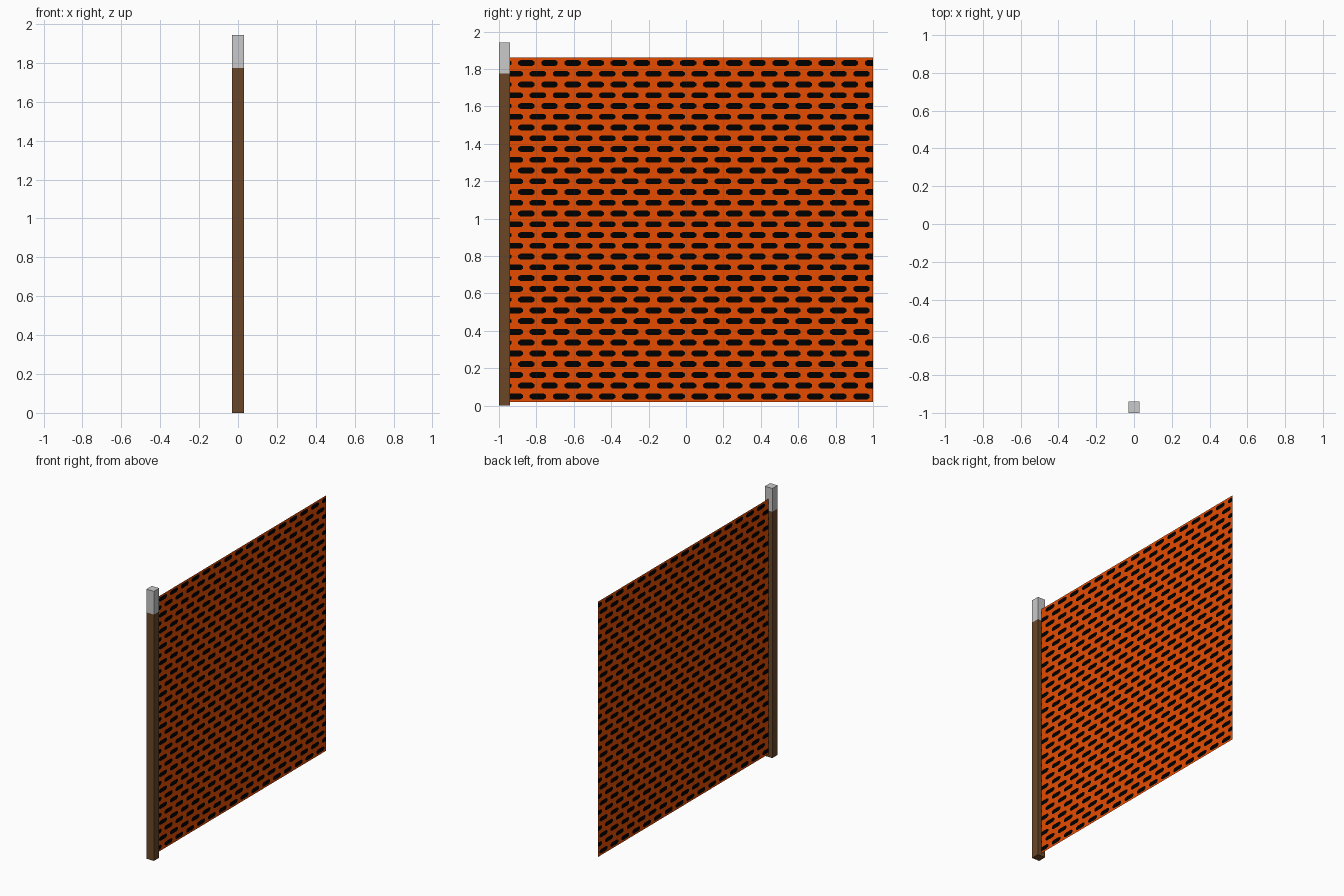
import bpy, bmesh

if "Cube" in bpy.data.objects:
    bpy.data.objects.remove(bpy.data.objects["Cube"])


def material(name, rgb):
    m = bpy.data.materials.new(name)
    m.diffuse_color = (*rgb, 1)
    m.use_nodes = True
    m.node_tree.nodes["Principled BSDF"].inputs["Base Color"].default_value = m.diffuse_color
    return m


orange = material("orange plastic", (0.79, 0.072, 0.0))
black = material("black slots", (0.0, 0.0, 0.0))
brown = material("brown wood", (0.145, 0.062, 0.02))
grey = material("light grey paint", (0.59, 0.59, 0.59))


def add_object(name, bm, mats):
    me = bpy.data.meshes.new(name)
    bm.to_mesh(me)
    bm.free()
    for m in mats:
        me.materials.append(m)
    ob = bpy.data.objects.new(name, me)
    bpy.context.collection.objects.link(ob)
    return ob


# Square post with a painted top, split at the paint line
def post(name, x, y, half, z_top, z_paint):
    bm = bmesh.new()
    bmesh.ops.create_cube(bm, size=1)
    for v in bm.verts:
        v.co = (x + v.co.x * 2 * half, y + v.co.y * 2 * half, (v.co.z + 0.5) * z_top)
    bmesh.ops.bisect_plane(bm, geom=bm.verts[:] + bm.edges[:] + bm.faces[:],
                           plane_co=(0, 0, z_paint), plane_no=(0, 0, 1))
    for f in bm.faces:
        f.material_index = int(f.calc_center_median().z > z_paint)
    return add_object(name, bm, [brown, grey])


post("fence_post", 0, -0.97, 0.03, 1.943, 1.775)

# Flat barrier sheet: staggered rows of half cells, each holding half a slot
Y0, Y1, Z0, Z1 = -0.977, 1.0, 0.021, 1.861
ROWS, HALVES = 32, 32
W, H = (Y1 - Y0) / HALVES, (Z1 - Z0) / ROWS / 2
A, B, SH, SB = 0.031, 0.044, 0.0155, 0.007   # slot outline sizes

bm = bmesh.new()


def face(yc, zc, s, pts, mat):
    vs = [bm.verts.new((0, yc + s * p[0], zc + p[1])) for p in pts]
    f = bm.faces.new(vs if s > 0 else vs[::-1])
    f.material_index = mat


for r in range(ROWS):
    zc = Z1 - (2 * r + 1) * H
    for j in range(HALVES):
        # the slot sits on the even or odd cell boundary, by row
        right = (j + 1) % 2 == r % 2
        yc = Y0 + W * (j + 1 if right else j)
        s = -1 if right else 1
        face(yc, zc, s, [(0, -SH), (A, -SH), (B, -SB), (B, SB), (A, SH), (0, SH)], 1)
        face(yc, zc, s, [(0, -H), (A, -H), (A, -SH), (0, -SH)], 0)
        face(yc, zc, s, [(0, SH), (A, SH), (A, H), (0, H)], 0)
        face(yc, zc, s, [(A, -H), (W, -H), (B, -SB), (A, -SH)], 0)
        face(yc, zc, s, [(A, SH), (B, SB), (W, H), (A, H)], 0)
        face(yc, zc, s, [(W, -H), (W, H), (B, SB), (B, -SB)], 0)
bmesh.ops.remove_doubles(bm, verts=bm.verts[:], dist=0.0005)
add_object("barrier_mesh", bm, [orange, black])
